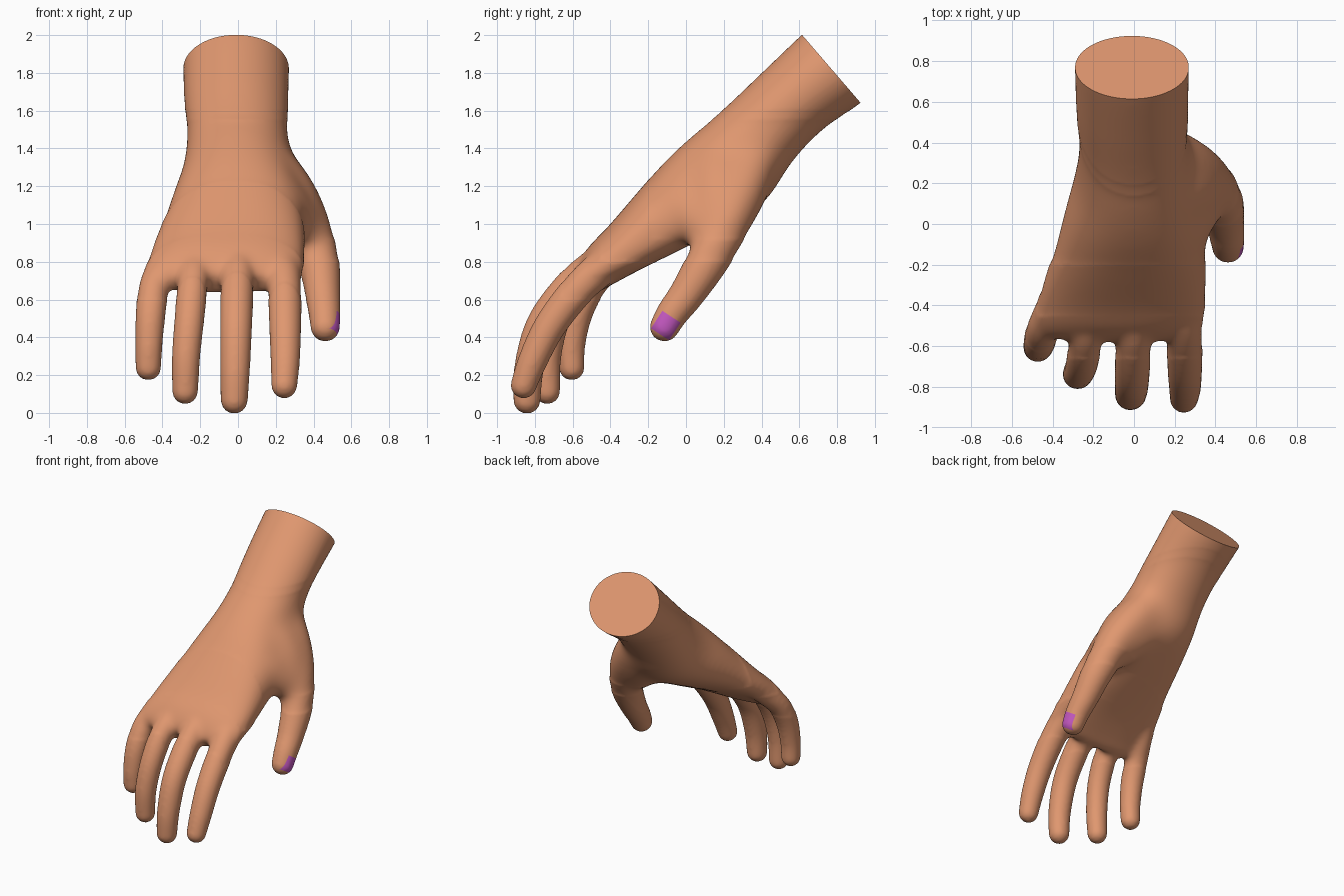
import bpy, bmesh, math
from mathutils import Vector

if "Cube" in bpy.data.objects:
    bpy.data.objects.remove(bpy.data.objects["Cube"])


def material(name, rgb):
    m = bpy.data.materials.new(name)
    m.diffuse_color = (*rgb, 1)
    m.use_nodes = True
    m.node_tree.nodes["Principled BSDF"].inputs["Base Color"].default_value = m.diffuse_color
    return m


skin = material("skin", (0.74, 0.31, 0.16))
polish = material("purple_nail", (0.56, 0.10, 0.54))
bm = bmesh.new()


def resample(rows, steps=6):
    """Catmull-Rom through rows of numbers."""
    out = []
    for i in range(len(rows) - 1):
        p = [rows[max(0, min(len(rows) - 1, i + k))] for k in (-1, 0, 1, 2)]
        for s in range(steps):
            t = s / steps
            out.append([0.5 * (2 * b + (c - a) * t + (2 * a - 5 * b + 4 * c - d) * t * t
                               + (3 * b - a - 3 * c + d) * t ** 3)
                        for a, b, c, d in zip(*p)])
    return out + [list(rows[-1])]


def loft(rings, n=40):
    """Closed skin over rings of (centre, u axis, v axis, exponent, hollow)."""
    loops = []
    for c, u, v, e, h in rings:
        loop = []
        for k in range(n):
            a = 2 * math.pi * k / n
            cu, sv = math.cos(a), math.sin(a)
            pu = math.copysign(abs(cu) ** (2 / e), cu)
            pv = math.copysign(abs(sv) ** (2 / e), sv)
            # the hollow thins the underside towards the little finger
            lift = h * max(0, -pv) * max(0, 0.5 - 0.5 * pu) ** 0.7
            loop.append(bm.verts.new(c + u * pu + v * pv + v.normalized() * lift))
        loops.append(loop)
    faces = [bm.faces.new(loops[0]), bm.faces.new(loops[-1][::-1])]
    for p, q in zip(loops, loops[1:]):
        for k in range(n):
            j = (k + 1) % n
            faces.append(bm.faces.new((p[k], q[k], q[j], p[j])))
    bmesh.ops.recalc_face_normals(bm, faces=faces)


def digit(points):
    """Round tapered finger along (x, y, z, radius) with a domed tip."""
    rows = resample(points)
    pos = [Vector(r[:3]) for r in rows]
    rad = [r[3] + 0.005 for r in rows]
    end = (pos[-1] - pos[-2]).normalized()
    base, r0 = pos[-1].copy(), rad[-1]
    for k in range(1, 8):
        a = k / 8 * math.pi / 2
        pos.append(base + end * r0 * math.sin(a))
        rad.append(r0 * math.cos(a))
    rings = []
    for i, c in enumerate(pos):
        t = (pos[min(i + 1, len(pos) - 1)] - pos[max(i - 1, 0)]).normalized()
        v = t.cross(Vector((1, 0, 0))).normalized()
        u = v.cross(t).normalized()
        rings.append((c, u * rad[i], v * rad[i], 2, 0))
    loft(rings)


# Forearm and palm: top y, top z, bottom y, bottom z, left x, right x, exponent, hollow
arm = [
    (0.69, 2.065, 1.00, 1.705, -0.292, 0.272, 2.0, 0),
    (0.61, 2.00, 0.925, 1.64, -0.292, 0.272, 2.0, 0),
    (0.40, 1.80, 0.72, 1.49, -0.285, 0.268, 2.0, 0),
    (0.20, 1.61, 0.56, 1.32, -0.275, 0.27, 2.1, 0),
    (0.02, 1.46, 0.44, 1.12, -0.295, 0.29, 2.2, 0.02),
    (-0.12, 1.325, 0.26, 0.97, -0.345, 0.33, 2.3, 0.07),
    (-0.26, 1.165, 0.02, 0.83, -0.40, 0.355, 2.4, 0.10),
    (-0.41, 0.99, -0.19, 0.735, -0.46, 0.36, 2.4, 0.09),
    (-0.51, 0.885, -0.36, 0.665, -0.487, 0.35, 2.3, 0.05),
    (-0.565, 0.80, -0.46, 0.635, -0.49, 0.335, 2.2, 0.01),
    (-0.585, 0.735, -0.51, 0.635, -0.46, 0.31, 2.0, 0),
]
rings = []
for ty, tz, by, bz, xl, xr, e, h in resample(arm):
    c = Vector(((xl + xr) / 2, (ty + by) / 2, (tz + bz) / 2))
    rings.append((c, Vector(((xr - xl) / 2, 0, 0)), Vector((0, ty - by, tz - bz)) / 2, e, h))
loft(rings)

# Index, middle, ring and little fingers
digit([(0.22, -0.30, 0.87, 0.05), (0.235, -0.45, 0.765, 0.088), (0.247, -0.58, 0.645, 0.085),
       (0.25, -0.72, 0.46, 0.08), (0.25, -0.81, 0.28, 0.073), (0.245, -0.86, 0.145, 0.064)])
digit([(0.0, -0.30, 0.88, 0.05), (0.0, -0.48, 0.78, 0.085), (-0.005, -0.63, 0.65, 0.083),
       (-0.01, -0.765, 0.46, 0.08), (-0.015, -0.83, 0.24, 0.074), (-0.02, -0.842, 0.067, 0.067)])
digit([(-0.21, -0.28, 0.87, 0.05), (-0.225, -0.46, 0.78, 0.08), (-0.24, -0.59, 0.68, 0.078),
       (-0.257, -0.69, 0.50, 0.074), (-0.275, -0.735, 0.30, 0.07), (-0.28, -0.735, 0.115, 0.064)])
digit([(-0.36, -0.25, 0.88, 0.04), (-0.405, -0.40, 0.775, 0.07), (-0.445, -0.505, 0.67, 0.076),
       (-0.463, -0.575, 0.52, 0.074), (-0.472, -0.605, 0.36, 0.067), (-0.475, -0.605, 0.24, 0.063)])
# Thumb running out of the heel of the hand
digit([(0.08, 0.42, 1.45, 0.08), (0.165, 0.345, 1.31, 0.135), (0.268, 0.28, 1.16, 0.142),
       (0.362, 0.21, 1.0, 0.127), (0.425, 0.11, 0.80, 0.107), (0.448, 0.005, 0.63, 0.089),
       (0.458, -0.07, 0.53, 0.08), (0.462, -0.114, 0.455, 0.073)])
# Web between thumb and index finger, and the padding that joins the thumb root
digit([(0.10, -0.02, 1.14, 0.12), (0.20, 0.0, 1.10, 0.16), (0.28, 0.05, 1.03, 0.135),
       (0.36, 0.13, 0.95, 0.11)])
digit([(0.08, 0.18, 1.36, 0.10), (0.19, 0.17, 1.28, 0.13), (0.29, 0.17, 1.14, 0.13),
       (0.36, 0.16, 1.0, 0.11)])
digit([(-0.02, 0.41, 1.39, 0.10), (0.10, 0.31, 1.23, 0.14), (0.24, 0.21, 1.05, 0.14),
       (0.33, 0.14, 0.95, 0.11)])

mesh = bpy.data.meshes.new("hand")
bm.to_mesh(mesh)
bm.free()
hand = bpy.data.objects.new("hand", mesh)
bpy.context.collection.objects.link(hand)
bpy.context.view_layer.objects.active = hand
hand.select_set(True)

# Fuse all parts into one soft skin
fuse = hand.modifiers.new("fuse", 'REMESH')
fuse.mode = 'VOXEL'
fuse.voxel_size = 0.013
soften = hand.modifiers.new("soften", 'SMOOTH')
soften.factor = 0.5
soften.iterations = 9
for m in ("fuse", "soften"):
    bpy.ops.object.modifier_apply(modifier=m)
mesh = hand.data
mesh.materials.clear()
mesh.materials.append(skin)
mesh.materials.append(polish)

bm = bmesh.new()
bm.from_mesh(mesh)
# Blend the knuckles, then more strongly the palm and thumb root
for rule, count in ((lambda v: v.y > -0.66 and v.z > 0.6 and v.x < 0.36, 16),
                    (lambda v: v.y > -0.45 and 0.8 < v.z < 1.6, 40),
                    (lambda v: v.y > -0.2 and 0.92 < v.z < 1.55, 60)):
    verts = [v for v in bm.verts if rule(v.co)]
    for _ in range(count):
        bmesh.ops.smooth_vert(bm, verts=verts, factor=0.5,
                              use_axis_x=True, use_axis_y=True, use_axis_z=True)
# Flat cut end of the forearm
cut = bmesh.ops.bisect_plane(bm, geom=bm.verts[:] + bm.edges[:] + bm.faces[:],
                             plane_co=(0, 0.768, 1.823), plane_no=(0, 0.758, 0.653),
                             clear_outer=True)
rim = [g for g in cut["geom_cut"] if isinstance(g, bmesh.types.BMEdge)]
bmesh.ops.contextual_create(bm, geom=rim)

# Thumbnail: cut its outline into the outer side of the thumb and colour it
tip = Vector((0.46, -0.115, 0.455))
along = Vector((0, -0.55, -0.837)).normalized()
across = Vector((0, 0.837, -0.55)).normalized()
limits = ((along, -0.066, 0.045), (across, -0.055, 0.06))
for axis, lo, hi in limits:
    for d in (lo, hi):
        faces = [f for f in bm.faces if f.calc_center_median().x > 0.47
                 and (f.calc_center_median() - tip).length < 0.16]
        geom = set(faces)
        for f in faces:
            geom.update(f.edges)
            geom.update(f.verts)
        bmesh.ops.bisect_plane(bm, geom=list(geom), plane_co=tip + axis * d, plane_no=axis)
for f in bm.faces:
    c = f.calc_center_median()
    f.smooth = True
    f.material_index = int(c.x > 0.48 and all(
        lo < (c - tip).dot(axis) < hi for axis, lo, hi in limits))
bmesh.ops.recalc_face_normals(bm, faces=bm.faces[:])
bm.to_mesh(mesh)
bm.free()
bpy.ops.object.shade_smooth_by_angle(angle=math.radians(40))
